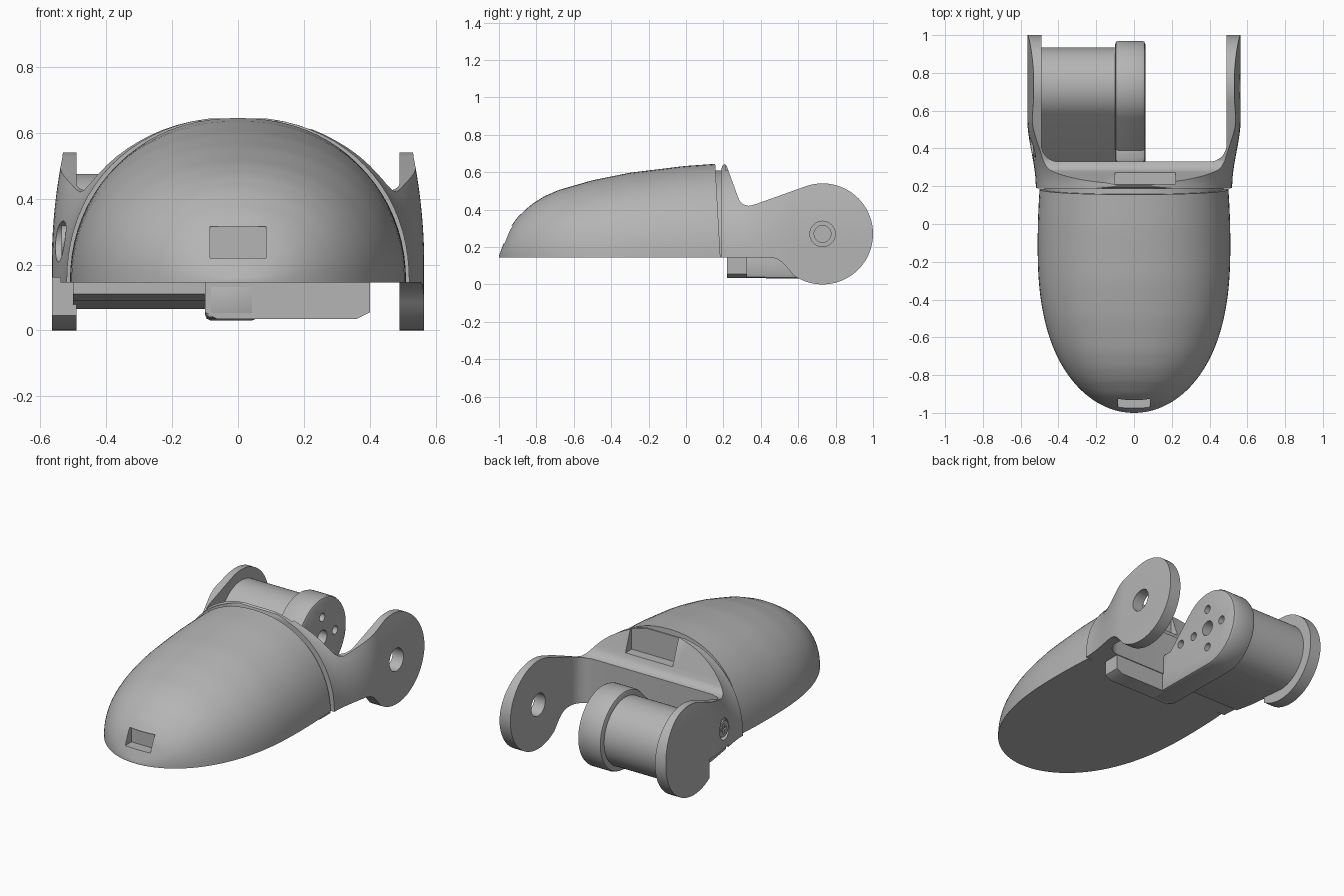
import bpy, bmesh, math
from math import sin, cos, pi, radians

if "Cube" in bpy.data.objects:
    bpy.data.objects.remove(bpy.data.objects["Cube"])

grey = bpy.data.materials.new("plain_grey")
grey.diffuse_color = (0.46, 0.46, 0.46, 1)
grey.use_nodes = True
grey.node_tree.nodes["Principled BSDF"].inputs["Base Color"].default_value = grey.diffuse_color


def loft(name, rings):
    """Skin closed rings of equal length and cap both ends."""
    bm = bmesh.new()
    vr = [[bm.verts.new(p) for p in r] for r in rings]
    n = len(vr[0])
    for a, b in zip(vr, vr[1:]):
        for i in range(n):
            bm.faces.new((a[i], a[(i + 1) % n], b[(i + 1) % n], b[i]))
    bm.faces.new(vr[0])
    bm.faces.new(vr[-1])
    bmesh.ops.recalc_face_normals(bm, faces=bm.faces)
    me = bpy.data.meshes.new(name)
    bm.to_mesh(me)
    bm.free()
    ob = bpy.data.objects.new(name, me)
    bpy.context.collection.objects.link(ob)
    me.materials.append(grey)
    return ob


def prism(name, pts, axis, a, b):
    """Extrude a 2D outline along one axis from a to b."""
    def place(p, t):
        return {'x': (t, *p), 'y': (p[0], t, p[1]), 'z': (*p, t)}[axis]
    return loft(name, [[place(p, t) for p in pts] for t in (a, b)])


def box(name, x0, x1, y0, y1, z0, z1):
    return prism(name, [(x0, y0), (x1, y0), (x1, y1), (x0, y1)], 'z', z0, z1)


def arc(cx, cy, r, a0, a1, n):
    return [(cx + r * cos(radians(a0 + (a1 - a0) * i / n)),
             cy + r * sin(radians(a0 + (a1 - a0) * i / n))) for i in range(n + 1)]


def pin(name, y, z, r, x0, x1):
    return prism(name, arc(y, z, r, 0, 348.75, 31), 'x', x0, x1)


def apply_mod(ob, mod):
    bpy.context.view_layer.objects.active = ob
    bpy.ops.object.modifier_apply(modifier=mod.name)


def boolean(ob, cutter, op='DIFFERENCE'):
    m = ob.modifiers.new("cut", 'BOOLEAN')
    m.operation, m.solver, m.object = op, 'EXACT', cutter
    apply_mod(ob, m)
    bpy.data.objects.remove(cutter)


def bevel(ob, width, seg=2):
    m = ob.modifiers.new("bevel", 'BEVEL')
    m.width, m.segments, m.limit_method, m.angle_limit = width, seg, 'ANGLE', radians(50)
    apply_mod(ob, m)


BASE, N = 0.145, 2.15
CY, CZ = 0.73, 0.27     # joint axis


# ---- domed fingertip shell
HEIGHTS = [(-1, .008), (-.97, .088), (-.94, .16), (-.9, .215), (-.83, .28), (-.76, .325),
           (-.68, .36), (-.5, .412), (-.3, .452), (0, .488), (.19, .5)]


def height(y):
    for (a, ha), (b, hb) in zip(HEIGHTS, HEIGHTS[1:]):
        if y <= b:
            return ha + (hb - ha) * (y - a) / (b - a)
    return HEIGHTS[-1][1]


def half_width(y):
    if y > -.1:
        return .51 - .01 * ((y + .1) / .28) ** 2
    return .51 * math.sqrt(1 - ((-.1 - y) / .9) ** 2.5)


def dome_ring(y, w, h, slant=0.0, n=40):
    ring = []
    for i in range(n + 1):
        a = pi * i / n
        c, s = cos(a), max(0, sin(a))
        x = math.copysign(abs(c) ** (2 / N), c) * w
        v = s ** (2 / N)
        ring.append((x, y - slant * v, BASE + h * v))
    return ring


rings = []
for k in range(1, 45):
    y = -1 + 1.184 * (k / 44) ** 2
    rings.append(dome_ring(y, half_width(y), height(y), .028 * ((y + 1) / 1.184) ** 6))
shell = loft("fingertip_shell", rings)
boolean(shell, box("slot_cutter", -.085, .085, -1.1, -.91, .22, .315))

# core closing the thin gap between shell and fork
core = loft("joint_core", [dome_ring(y, .475, .465) for y in (.1, .21)])

# ---- fork: side profile trimmed by an outer envelope
side = [(.19, BASE), (.187, .61), (.195, .636), (.207, .643), (.218, .633), (.275, .475),
        (.288, .445), (.308, .427), (.335, .42), (.37, .428)]
side += arc(CY, CZ, .27, 108, -125, 48)
side += [(.545, .085), (.515, .118), (.485, .137), (.45, BASE)]
fork = prism("fork", side, 'x', -.7, .7)


def envelope(y):
    t = min(1, max(0, (y - .2) / .36))
    t = t * t * (3 - 2 * t)
    zs = [-.1, BASE] + [BASE + .503 * sin(pi / 2 * i / 20) for i in range(1, 21)]
    half = []
    for z in zs:
        u = min(1, max(0, (z - BASE) / .503))
        dome = .52 * (1 - u ** N) ** (1 / N)
        arm = .565 - .035 * min(1, max(0, (z - .2) / .34)) ** 2
        half.append((max(.03, dome + (arm - dome) * t), z))
    return [(x, y, z) for x, z in half] + [(-x, y, z) for x, z in reversed(half)]


boolean(fork, loft("envelope", [envelope(.15 + .03 * i) for i in range(15)] + [envelope(1.1)]),
        'INTERSECT')
# open space between the arms, with rounded inner corners
slot = arc(-.40, .42, .09, 180, 270, 8) + arc(.40, .42, .09, 270, 360, 8) + [(.49, 1.3), (-.49, 1.3)]
boolean(fork, prism("slot", slot, 'z', -.3, .9))
# square step under the left arm, rear pocket and pivot hole
boolean(fork, box("step", -.8, -.3, .36, .58, -.2, .16))
boolean(fork, box("pocket", -.1, .22, .211, .42, .485, .9))
boolean(fork, pin("pivot", CY, CZ, .068, .4, .7))
boolean(fork, pin("screw_recess", .40, CZ, .062, -.7, -.515))

# screw head with cross slot in the left arm
screw = pin("screw_head", .40, CZ, .048, -.535, -.50)
boolean(screw, box("cross_a", -.6, -.522, .37, .43, CZ - .008, CZ + .008))
boolean(screw, box("cross_b", -.6, -.522, .392, .408, CZ - .03, CZ + .03))

# ---- motor drum fixed to the left arm
drum = prism("motor_drum", arc(CY, CZ, .205, 135, -90, 40)
             + [(.45, .09), (.325, .11), (.325, .155)], 'x', -.50, -.09)

# ---- drive plate with chamfered rim and bolt holes
plate = prism("drive_plate", arc(CY, CZ, .24, 135, -90, 40)
              + [(.22, .035), (.22, .15), (.325, .15), (.325, .27), (.39, .27)], 'x', -.1, .06)
bevel(plate, .018)
boolean(plate, pin("centre_hole", CY, CZ, .045, -.04, .2))
for dy, dz in ((.125, 0), (-.125, 0), (0, .125), (0, -.125), (-.24, 0)):
    boolean(plate, pin("bolt_hole", CY + dy, CZ + dz, .025, -.04, .2))

# ---- cross bar under the fork
bar = prism("cross_bar", [(-.1, .15), (-.1, .055), (-.065, .035), (.36, .035), (.4, .055), (.4, .15)],
            'y', .22, .325)

# ---- smooth shading
for ob in (shell, core, fork, screw, drum, plate, bar):
    bpy.ops.object.select_all(action='DESELECT')
    ob.select_set(True)
    bpy.context.view_layer.objects.active = ob
    bpy.ops.object.shade_smooth_by_angle(angle=radians(30))
